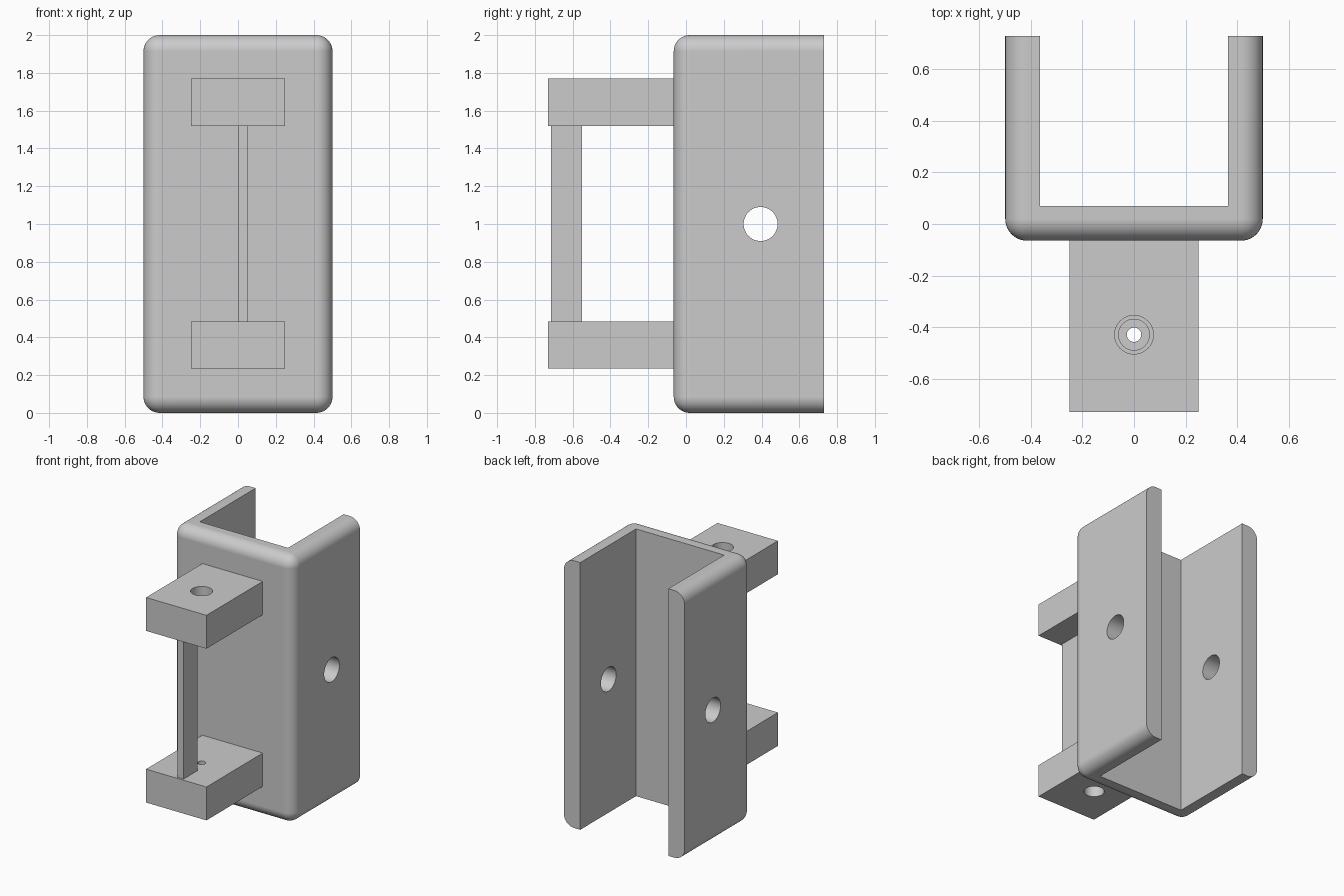
import bpy
import bmesh
import math
from mathutils import Matrix, Vector

cube = bpy.data.objects.get("Cube")
if cube:
    bpy.data.objects.remove(cube, do_unlink=True)

# Single grey finish
grey = bpy.data.materials.new("grey")
grey.use_nodes = True
colour = (0.6, 0.6, 0.6, 1)
grey.diffuse_color = colour
grey.node_tree.nodes["Principled BSDF"].inputs["Base Color"].default_value = colour


def make_object(name, bm):
    mesh = bpy.data.meshes.new(name)
    bm.to_mesh(mesh)
    bm.free()
    obj = bpy.data.objects.new(name, mesh)
    bpy.context.collection.objects.link(obj)
    mesh.materials.append(grey)
    return obj


def box(name, low, high, fillet=0):
    low, high = Vector(low), Vector(high)
    bm = bmesh.new()
    bmesh.ops.create_cube(bm, size=1)
    for v in bm.verts:
        v.co = (low + high) / 2 + v.co * (high - low)
    if fillet:
        # Round every edge except those around the open back
        edges = [e for e in bm.edges
                 if any(v.co.y < high.y - 0.001 for v in e.verts)]
        bmesh.ops.bevel(bm, geom=edges, offset=fillet, segments=10,
                        profile=0.5, affect='EDGES', clamp_overlap=True)
    return make_object(name, bm)


def cylinder(name, centre, radius, depth, axis='Z'):
    turn = Matrix.Rotation(math.pi / 2, 4, 'Y') if axis == 'X' else Matrix()
    bm = bmesh.new()
    bmesh.ops.create_cone(bm, cap_ends=True, segments=48, radius1=radius,
                          radius2=radius, depth=depth,
                          matrix=Matrix.Translation(centre) @ turn)
    return make_object(name, bm)


def finish(obj, cutters=()):
    # Cut the openings, then keep flat faces crisp and curves smooth
    for cutter in cutters:
        mod = obj.modifiers.new("cut", 'BOOLEAN')
        mod.operation = 'DIFFERENCE'
        mod.solver = 'EXACT'
        mod.object = cutter
    bpy.context.view_layer.update()
    graph = bpy.context.evaluated_depsgraph_get()
    mesh = bpy.data.meshes.new_from_object(obj.evaluated_get(graph))
    obj.modifiers.clear()
    obj.data = mesh
    for cutter in cutters:
        bpy.data.objects.remove(cutter, do_unlink=True)
    bpy.ops.object.select_all(action='DESELECT')
    obj.select_set(True)
    bpy.context.view_layer.objects.active = obj
    bpy.ops.object.shade_smooth_by_angle(angle=math.radians(30))
    normals = obj.modifiers.new("normals", 'WEIGHTED_NORMAL')
    normals.keep_sharp = True


# Rounded channel, open at the back, top and bottom, with a cross hole
channel = box("channel", (-0.5, -0.065, 0), (0.5, 0.73, 2), fillet=0.085)
finish(channel, [
    box("cavity_cutter", (-0.365, 0.07, -0.2), (0.365, 1, 2.2)),
    cylinder("cross_hole_cutter", (0, 0.395, 1), 0.09, 1.4, 'X'),
])

# Upper block with a stepped hole
hole_y = -0.43
upper_block = box("upper_block", (-0.25, -0.73, 1.52), (0.25, -0.065, 1.77))
finish(upper_block, [
    cylinder("upper_bore_cutter", (0, hole_y, 1.745), 0.075, 0.25),
    cylinder("upper_hole_cutter", (0, hole_y, 1.65), 0.06, 0.5),
])

# Lower block with a small hole and a wide recess beneath
lower_block = box("lower_block", (-0.25, -0.73, 0.235), (0.25, -0.065, 0.485))
finish(lower_block, [
    cylinder("lower_bore_cutter", (0, hole_y, 0.26), 0.07, 0.25),
    cylinder("lower_hole_cutter", (0, hole_y, 0.36), 0.028, 0.5),
])

# Thin upright plate between the blocks
box("upright_plate", (0, -0.715, 0.485), (0.05, -0.55, 1.52))
